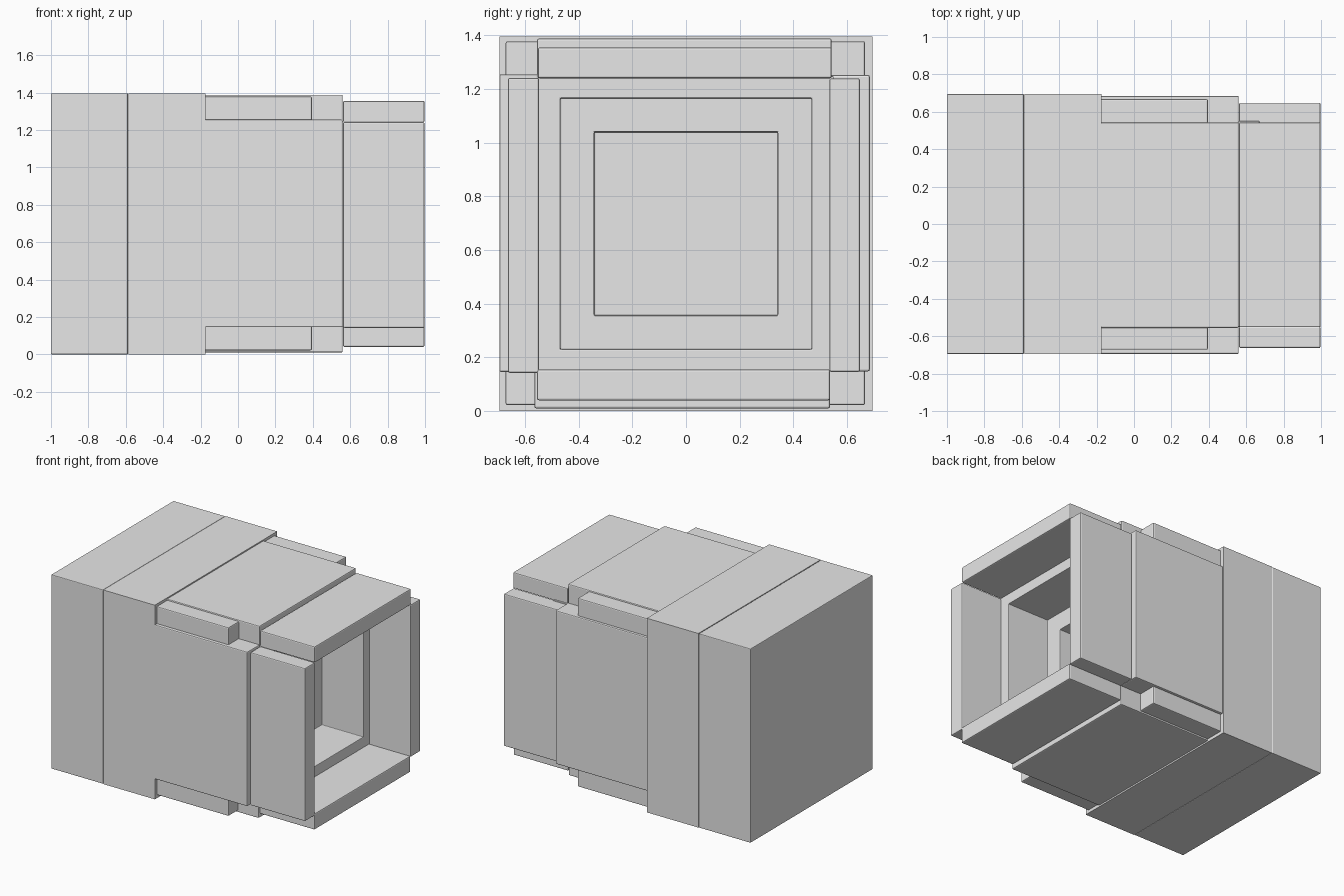
import bpy, bmesh

if "Cube" in bpy.data.objects:
    bpy.data.objects.remove(bpy.data.objects["Cube"])

grey = bpy.data.materials.new("light grey")
grey.diffuse_color = (0.8, 0.8, 0.8, 1)
grey.use_nodes = True
grey.node_tree.nodes["Principled BSDF"].inputs["Base Color"].default_value = grey.diffuse_color
MID = 0.698  # height of the central axis


def finish(name, bm, bevel):
    bmesh.ops.recalc_face_normals(bm, faces=bm.faces)
    mesh = bpy.data.meshes.new(name)
    bm.to_mesh(mesh)
    bm.free()
    mesh.materials.append(grey)
    ob = bpy.data.objects.new(name, mesh)
    bpy.context.collection.objects.link(ob)
    if bevel:
        mod = ob.modifiers.new("soft_edges", "BEVEL")
        mod.width = bevel
        mod.segments = 2
        mod.limit_method = "ANGLE"
    return ob


def box(name, x, y, z, bevel=0.007):
    bm = bmesh.new()
    bmesh.ops.create_cube(bm, size=1)
    for v in bm.verts:
        for i, (lo, hi) in enumerate((x, y, z)):
            v.co[i] = lo if v.co[i] < 0 else hi
    return finish(name, bm, bevel)


# Rear housing in two blocks
box("rear_block", (-1.0, -0.588), (-0.695, 0.695), (0.0, 1.396), 0.005)
box("collar_block", (-0.585, -0.175), (-0.695, 0.695), (0.0, 1.396), 0)

# Inner core with stepped square recess, lofted along x
bm = bmesh.new()
steps = [(-0.2, 0.55), (0.67, 0.55), (0.67, 0.468), (0.34, 0.468),
         (0.34, 0.342), (0.0, 0.342)]
rings = [[bm.verts.new((x, sy * h, MID + sz * h))
          for sy, sz in ((-1, -1), (1, -1), (1, 1), (-1, 1))] for x, h in steps]
for a, b in zip(rings, rings[1:]):
    for i in range(4):
        j = (i + 1) % 4
        bm.faces.new((a[i], a[j], b[j], b[i]))
bm.faces.new(rings[0])
bm.faces.new(rings[-1])
finish("stepped_core", bm, 0.004)

# Outer plates around the middle
MX = (-0.18, 0.56)
box("top_plate", MX, (-0.555, 0.543), (1.24, 1.388))
box("bottom_plate", MX, (-0.565, 0.537), (0.01, 0.155))
box("front_plate", MX, (-0.695, -0.55), (0.145, 1.255))
box("back_plate", MX, (0.537, 0.685), (0.148, 1.252))

# Open flaps around the mouth
FX = (0.562, 0.997)
box("top_flap", FX, (-0.552, 0.543), (1.24, 1.355))
box("bottom_flap", FX, (-0.555, 0.537), (0.04, 0.155))
box("front_flap", FX, (-0.663, -0.548), (0.142, 1.242))
box("back_flap", FX, (0.535, 0.648), (0.146, 1.24))

# Corner rails along the four long edges
for side, y in (("front", (-0.672, -0.53)), ("back", (0.53, 0.667))):
    for level, z in (("lower", (0.022, 0.17)), ("upper", (1.23, 1.378))):
        box(f"{level}_{side}_corner_rail", (-0.18, 0.395), y, z)
